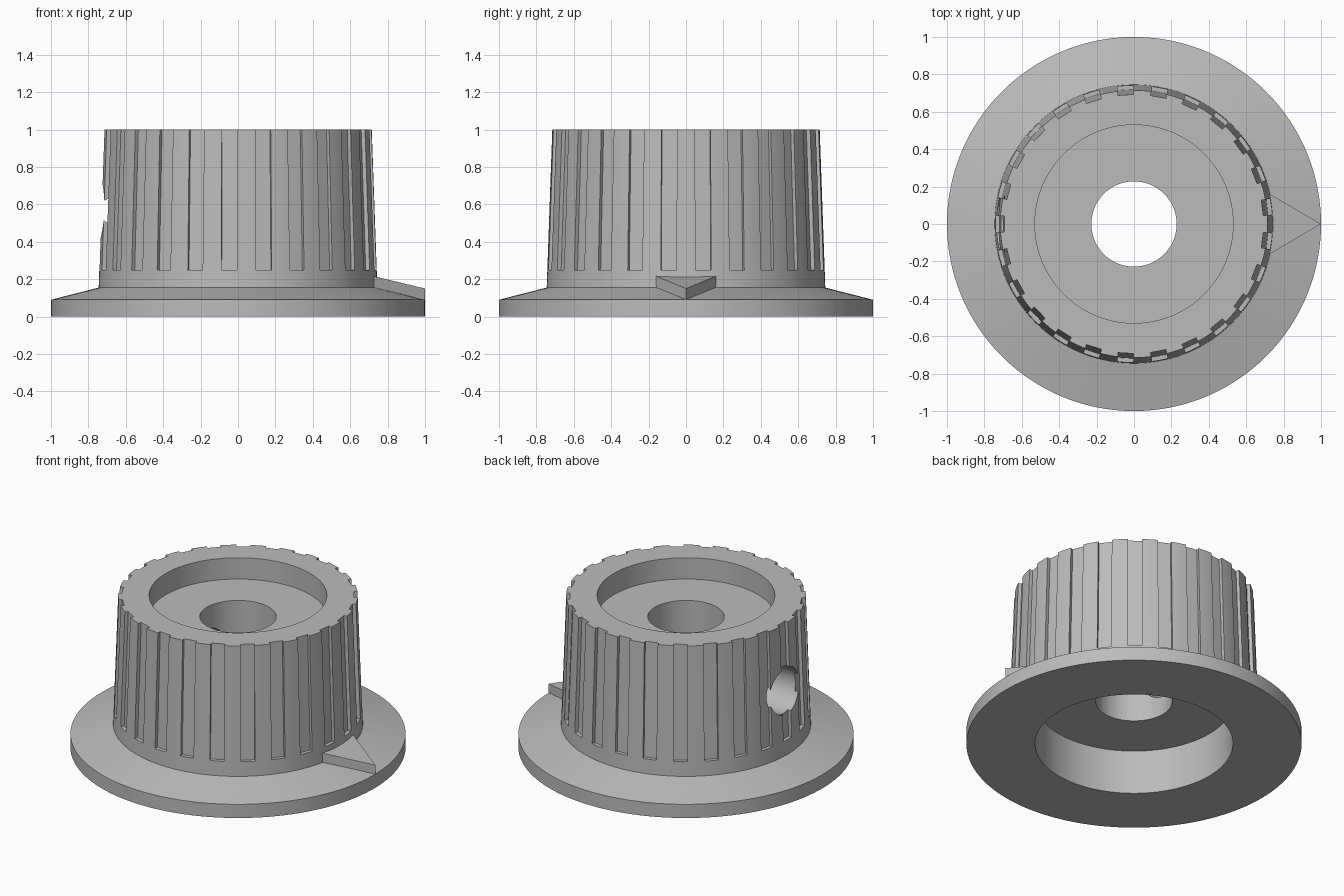
import bpy, bmesh, math
from mathutils import Matrix, Vector

cube = bpy.data.objects.get("Cube")
if cube:
    bpy.data.objects.remove(cube, do_unlink=True)

SEGMENTS = 150
GROOVES = 25

grey = bpy.data.materials.new("plain grey")
grey.use_nodes = True
colour = (0.5, 0.5, 0.5, 1)
grey.diffuse_color = colour
grey.node_tree.nodes["Principled BSDF"].inputs["Base Color"].default_value = colour


def make_object(name, bm):
    bmesh.ops.recalc_face_normals(bm, faces=bm.faces)
    mesh = bpy.data.meshes.new(name)
    bm.to_mesh(mesh)
    bm.free()
    mesh.materials.append(grey)
    obj = bpy.data.objects.new(name, mesh)
    bpy.context.collection.objects.link(obj)
    return obj


def prism(bm, lower, upper):
    """Close a solid between two matching outlines."""
    a = [bm.verts.new(p) for p in lower]
    b = [bm.verts.new(p) for p in upper]
    bm.faces.new(a[::-1])
    bm.faces.new(b)
    for i in range(len(a)):
        j = (i + 1) % len(a)
        bm.faces.new((a[i], a[j], b[j], b[i]))


def activate(obj):
    bpy.ops.object.select_all(action='DESELECT')
    obj.select_set(True)
    bpy.context.view_layer.objects.active = obj


def cut(obj, cutter):
    mod = obj.modifiers.new("cut", 'BOOLEAN')
    mod.operation = 'DIFFERENCE'
    mod.solver = 'EXACT'
    mod.object = cutter
    activate(obj)
    bpy.ops.object.modifier_apply(modifier=mod.name)
    bpy.data.objects.remove(cutter, do_unlink=True)


# Knob body: closed ring profile (radius, height) with bore and both recesses
profile = [(0.59, 0), (1, 0), (1, 0.09), (0.745, 0.155), (0.715, 1),
           (0.53, 1), (0.53, 0.86), (0.228, 0.86), (0.228, 0.29), (0.59, 0.29)]
bm = bmesh.new()
rings = []
for s in range(SEGMENTS):
    a = math.tau * s / SEGMENTS
    rings.append([bm.verts.new((r * math.cos(a), r * math.sin(a), z)) for r, z in profile])
for s in range(SEGMENTS):
    one, two = rings[s], rings[(s + 1) % SEGMENTS]
    for i in range(len(profile)):
        j = (i + 1) % len(profile)
        bm.faces.new((one[i], two[i], two[j], one[j]))
body = make_object("knob_body", bm)

# Grip grooves: tapered slots spaced evenly around the wall, one facing -x
bm = bmesh.new()
half = 0.042
for k in range(GROOVES):
    turn = Matrix.Rotation(math.pi + math.tau * k / GROOVES, 3, 'Z')

    def slot(inner, z):
        return [turn @ Vector((x, y, z)) for x, y in
                ((inner, -half), (0.8, -half), (0.8, half), (inner, half))]
    prism(bm, slot(0.718, 0.25), slot(0.688, 1.1))
cut(body, make_object("groove_cutter", bm))

# Set screw hole from the -x wall into the bore
bm = bmesh.new()
bmesh.ops.create_cone(bm, cap_ends=True, segments=48, radius1=0.15, radius2=0.15, depth=0.8,
                      matrix=Matrix.Translation((-0.5, 0, 0.565)) @ Matrix.Rotation(math.pi / 2, 4, 'Y'))
cut(body, make_object("screw_hole_cutter", bm))

# Pointer wedge on the flange, sloping down to a tip at the rim
outline = [(0.7, -0.175), (1, 0), (0.7, 0.175)]
bm = bmesh.new()
prism(bm, [(x, y, 0.085) for x, y in outline],
      [(x, y, 0.15 + (1 - x) * 0.24) for x, y in outline])
make_object("pointer", bm)

activate(body)
bpy.ops.object.shade_smooth_by_angle(angle=math.radians(12))
